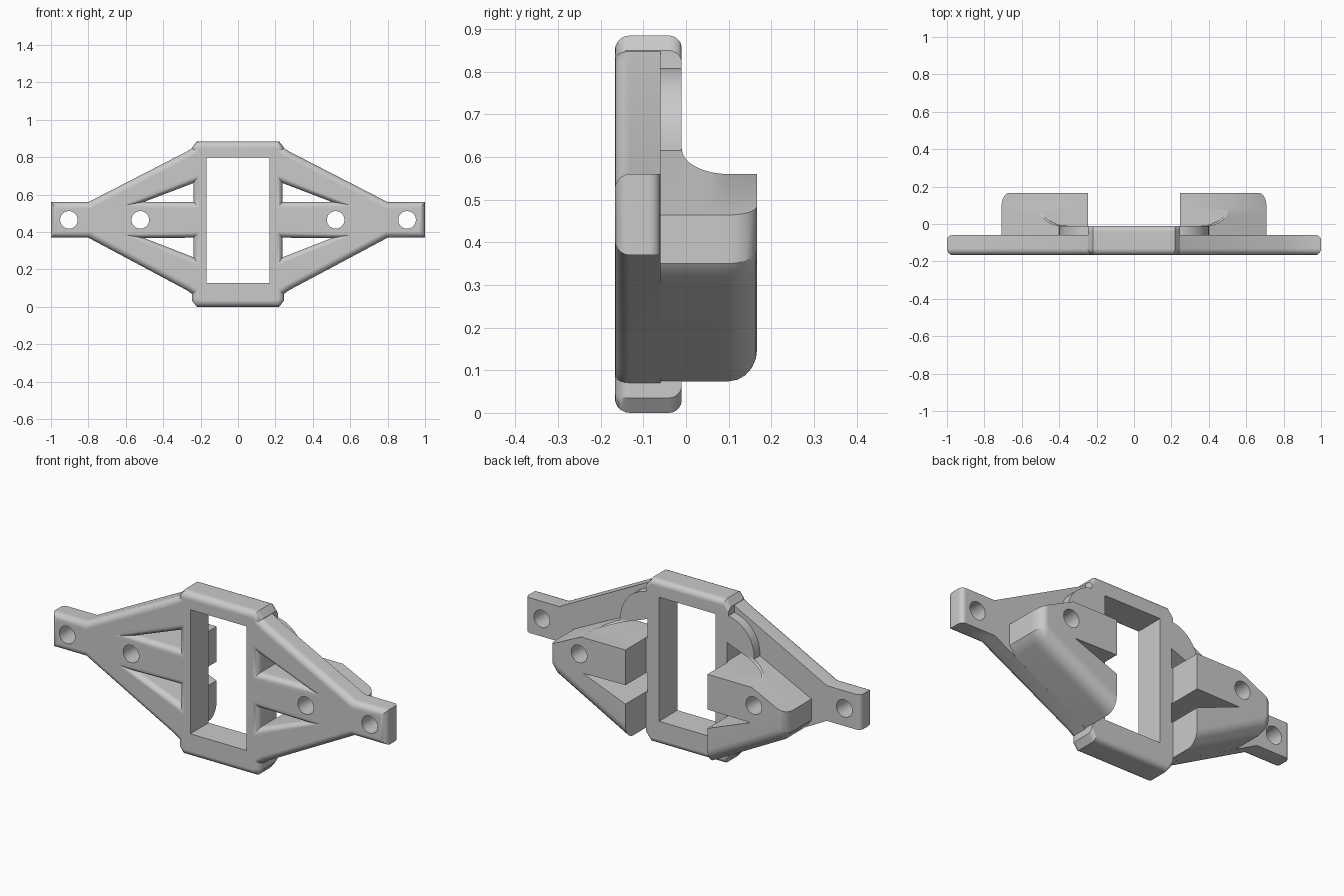
import bpy, bmesh, math
from mathutils import Vector

if "Cube" in bpy.data.objects:
    bpy.data.objects.remove(bpy.data.objects["Cube"], do_unlink=True)

grey = bpy.data.materials.new("light_grey")
grey.use_nodes = True
grey.diffuse_color = (0.59, 0.59, 0.59, 1)
grey.node_tree.nodes["Principled BSDF"].inputs["Base Color"].default_value = (0.59, 0.59, 0.59, 1)

FRONT, BACK = -0.167, 0.167   # outer y limits
STEP, ARM = -0.01, -0.06      # back of the frame, back of the arms


def inset(pts, dists):
    """Move each edge of a counter-clockwise (x, z) outline inward by its own distance."""
    n, out = len(pts), []
    lines = []
    for i in range(n):
        a, b = Vector(pts[i]), Vector(pts[(i + 1) % n])
        d = (b - a).normalized()
        nrm = Vector((-d.y, d.x))
        lines.append((nrm, nrm.dot(a) + dists[i]))
    for i in range(n):
        (p, c), (q, e) = lines[i - 1], lines[i]
        det = p.x * q.y - p.y * q.x
        out.append(((c * q.y - e * p.y) / det, (p.x * e - q.x * c) / det))
    return out


def fillet(r, n=5):
    """Pairs of depth and inset along a quarter round."""
    angles = [k * math.pi / 2 / n for k in range(n + 1)]
    return [(r * (1 - math.cos(a)), r * (1 - math.sin(a))) for a in angles]


def loft(bm, rings, side=1):
    """Closed solid through outlines placed at successive y values."""
    loops = [[bm.verts.new((side * x, y, z)) for x, z in pts] for y, pts in rings]
    n = len(loops[0])
    faces = [bm.faces.new(loops[0]), bm.faces.new(loops[-1])]
    for a, b in zip(loops, loops[1:]):
        for i in range(n):
            j = (i + 1) % n
            faces.append(bm.faces.new((a[i], a[j], b[j], b[i])))
    bmesh.ops.recalc_face_normals(bm, faces=faces)


def finish(name, bm):
    mesh = bpy.data.meshes.new(name)
    bm.to_mesh(mesh)
    bm.free()
    mesh.materials.append(grey)
    obj = bpy.data.objects.new(name, mesh)
    bpy.context.scene.collection.objects.link(obj)
    return obj


def mirrored(half):
    return half + [(-x, z) for x, z in reversed(half)]


def edges(pts):
    return zip(pts, pts[1:] + pts[:1])


def rounded(pts, front_r, back_y, back_r, weights):
    """Rings with a full front round and a back round weighted per edge."""
    rings = [(FRONT + d, inset(pts, [o] * len(pts))) for d, o in fillet(front_r)]
    return rings + [(back_y - d, inset(pts, [o * w for w in weights]))
                    for d, o in reversed(fillet(back_r))]


parts = []

# Arms with end tabs: rounded front rim, rounded tips at the back
outline = mirrored([(0.225, 0.055), (0.275, 0.09), (0.8, 0.37), (1, 0.37),
                    (1, 0.56), (0.8, 0.56), (0.275, 0.83), (0.225, 0.862)])
tips = [1 if abs(a[0]) == 1 and a[0] == b[0] else 0 for a, b in edges(outline)]
bm = bmesh.new()
loft(bm, rounded(outline, 0.035, ARM, 0.025, tips))
parts.append(finish("arm_plate", bm))

# Thick centre frame, back round on the top and bottom only
outline = mirrored([(0.22, 0), (0.247, 0.035), (0.247, 0.85), (0.22, 0.885)])
flat = [abs((Vector(b) - Vector(a)).normalized().x) for a, b in edges(outline)]
bm = bmesh.new()
loft(bm, rounded(outline, 0.035, STEP, 0.03, flat))
parts.append(finish("centre_frame", bm))


# Rear blocks: sloped sides, rounded lower and outer rims, flat top flaring up to the frame
def block_outline(y):
    u = min(1, max(0, (0.1 - y) / 0.11))
    top = 0.62 - 0.06 * math.sqrt(1 - u * u)
    return [(0.245, 0.074), (0.672, 0.302), (0.708, 0.35), (0.708, 0.464),
            (0.51 - (top - 0.56) / 0.5, top), (0.245, top)]


RIM = [1, 0.85, 0.65, 0, 0, 0]
levels = [(-0.1, 0)]
levels += [(0.1 - 0.11 * math.cos(k * math.pi / 16), 0) for k in range(8)]
levels += [(BACK - d, o) for d, o in reversed(fillet(0.067))]
block = [(y, inset(block_outline(y), [o * w for w in RIM])) for y, o in levels]

# Raised curved shoulder between each arm and the frame
shoulder = [(0.19, 0.15), (0.245, 0.074), (0.4, 0.157)]
shoulder += [(0.22 + 0.18 * math.cos(a), 0.625 + 0.185 * math.sin(a))
             for a in [k * math.pi / 20 for k in range(11)]]
shoulder.append((0.19, 0.81))

for side, word in ((1, "left"), (-1, "right")):
    bm = bmesh.new()
    loft(bm, block, side)
    parts.append(finish(word + "_rear_block", bm))
    bm = bmesh.new()
    loft(bm, [(-0.08, shoulder), (STEP, shoulder)], side)
    parts.append(finish(word + "_shoulder", bm))

# Cutter: centre opening, screw holes and flared triangular windows
bm = bmesh.new()
opening = mirrored([(0.168, 0.128), (0.168, 0.798)])
loft(bm, [(-0.3, opening), (0.3, opening)])
windows = ([(0.238, 0.56), (0.5, 0.562), (0.238, 0.662)],
           [(0.238, 0.265), (0.5, 0.367), (0.238, 0.37)])
for side in (1, -1):
    for x in (0.522, 0.904):
        ring = [(x + 0.047 * math.cos(k * math.pi / 16), 0.465 + 0.047 * math.sin(k * math.pi / 16))
                for k in range(32)]
        loft(bm, [(-0.3, ring), (0.3, ring)], side)
    for tri in windows:
        rings = [(-0.3, inset(tri, [-0.033] * 3))]
        rings += [(FRONT + d, inset(tri, [-o] * 3)) for d, o in fillet(0.033)]
        loft(bm, rings + [(0.3, tri)], side)
cutter = finish("opening_cutter", bm)
cutter.hide_render = True

# Cut every part, then shade smooth with sharp edges kept
for obj in parts:
    cut = obj.modifiers.new("openings", "BOOLEAN")
    cut.operation, cut.solver, cut.object = "DIFFERENCE", "EXACT", cutter
    bpy.context.view_layer.update()
    graph = bpy.context.evaluated_depsgraph_get()
    mesh = bpy.data.meshes.new_from_object(obj.evaluated_get(graph))
    obj.modifiers.clear()
    obj.data = mesh
    mesh.shade_smooth()
    mesh.set_sharp_from_angle(angle=math.radians(30))
    weighted = obj.modifiers.new("flat_face_normals", "WEIGHTED_NORMAL")
    weighted.keep_sharp = True
bpy.data.objects.remove(cutter, do_unlink=True)
